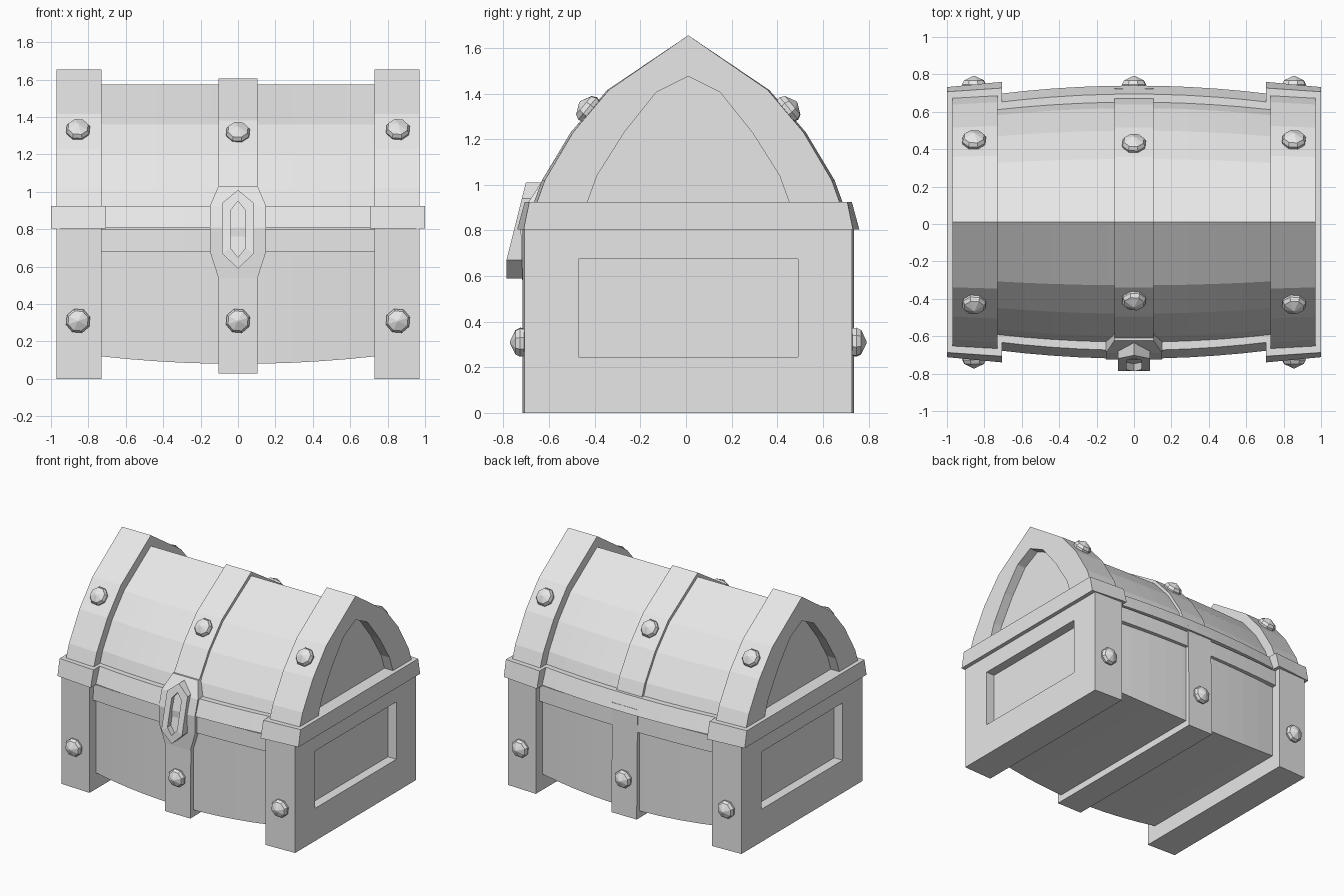
import bpy
import bmesh
from math import cos, sin, pi
from mathutils import Vector

cube = bpy.data.objects.get("Cube")
if cube:
    bpy.data.objects.remove(cube, do_unlink=True)

grey = bpy.data.materials.new("plain_grey")
grey.use_nodes = True
grey.diffuse_color = (0.8, 0.8, 0.8, 1)
grey.node_tree.nodes["Principled BSDF"].inputs["Base Color"].default_value = (0.8, 0.8, 0.8, 1)

CY = 0.01       # depth centre of the chest
INNER = 0.73    # inner x of the end frames
OUTER = 0.97    # outer x of the end frames
RIM_Z = 0.925   # top of the lid rim


def loft(name, rings):
    """Bridge equal-length rings of points and cap both ends."""
    bm = bmesh.new()
    rows = [[bm.verts.new(p) for p in ring] for ring in rings]
    n = len(rows[0])
    for a, b in zip(rows, rows[1:]):
        for i in range(n):
            j = (i + 1) % n
            bm.faces.new((a[i], a[j], b[j], b[i]))
    bm.faces.new(rows[0])
    bm.faces.new(rows[-1])
    bmesh.ops.recalc_face_normals(bm, faces=bm.faces)
    mesh = bpy.data.meshes.new(name)
    bm.to_mesh(mesh)
    bm.free()
    mesh.materials.append(grey)
    obj = bpy.data.objects.new(name, mesh)
    bpy.context.collection.objects.link(obj)
    return obj


def box_ring(x, z0, z1, half0, half1):
    """Trapezoid across the depth: half0 at the bottom, half1 at the top."""
    return [(x, CY - half0, z0), (x, CY + half0, z0),
            (x, CY + half1, z1), (x, CY - half1, z1)]


def arch_ring(x, points, ky=1.0, kz=1.0, drop=0.03):
    """Pointed arch from a half profile; its foot sinks below the rim top."""
    half = [(y * ky, RIM_Z + (z - RIM_Z) * kz) for y, z in points]
    half[-1] = (half[-1][0], RIM_Z - drop)
    right = [(x, CY + y, z) for y, z in half]
    left = [(x, CY - y, z) for y, z in reversed(half[1:])]
    return right + left


def bulge(x):
    """0 at the middle, 1 at the end frames."""
    return (x / INNER) ** 2


ARCH = [(0, 1.655), (0.352, 1.415), (0.51, 1.23), (0.635, 1.02), (0.68, RIM_Z)]
ARCH_INNER = [(0, 1.475), (0.14, 1.405), (0.28, 1.23), (0.4, 1.04), (0.445, RIM_Z)]
xs = [INNER * i / 5 for i in range(-5, 6)]

# Bulging planks of the body and the lid
loft("body_planks", [box_ring(x, 0.08 + 0.04 * bulge(x), 0.85,
                              0.69 - 0.04 * bulge(x), 0.69 - 0.04 * bulge(x)) for x in xs])
loft("lid_planks", [arch_ring(x, ARCH, 0.96 - 0.06 * bulge(x), 0.89) for x in xs])

# Rims along the joint
loft("lid_rim", [box_ring(x, 0.808, RIM_Z, 0.73 - 0.045 * bulge(x),
                          0.685 - 0.045 * bulge(x)) for x in xs])
loft("body_rim", [box_ring(x, 0.68, 0.8, 0.715 - 0.03 * bulge(x),
                           0.71 - 0.03 * bulge(x)) for x in xs])

# End frames with sunken side panels
for side, s in (("left", 1), ("right", -1)):
    deep = s * (OUTER - 0.07)
    loft(side + "_body_frame", [
        box_ring(s * INNER, 0, 0.82, 0.727, 0.727),
        box_ring(s * OUTER, 0, 0.82, 0.717, 0.717),
        box_ring(s * OUTER, 0.245, 0.675, 0.482, 0.482),
        box_ring(deep, 0.245, 0.675, 0.482, 0.482)])
    loft(side + "_lid_frame", [
        arch_ring(s * INNER, ARCH, 1.01),
        arch_ring(s * OUTER, ARCH, 0.99),
        arch_ring(s * OUTER, ARCH_INNER, drop=0.01),
        arch_ring(deep, ARCH_INNER, drop=0.01)])
    loft(side + "_end_rim", [
        box_ring(s * 0.705, 0.803, RIM_Z, 0.75, 0.717),
        box_ring(s * 1.0, 0.803, RIM_Z, 0.722, 0.697)])

# Middle strap
STRAP = 0.105
loft("body_strap", [box_ring(x, 0.03, 0.85, 0.725, 0.715) for x in (-STRAP, STRAP)])
loft("lid_strap", [arch_ring(x, ARCH, 0.99, 0.932) for x in (-STRAP, STRAP)])

# Flared plate joining the strap and the rims on the front
flare = [(0.54, STRAP, -0.716), (0.68, 0.15, -0.722), (0.81, 0.15, -0.725),
         (RIM_Z, 0.15, -0.69), (1.03, STRAP, -0.622)]
loft("strap_flare", [[(-w, y, z), (w, y, z), (w, y + 0.1, z), (-w, y + 0.1, z)]
                     for z, w, y in flare])


# Lock plate with a sunken keyhole
def lock_ring(w, tip0, z0, z1, tip1, depth):
    outline = [(0, tip0), (w, z0), (w, z1), (0, tip1), (-w, z1), (-w, z0)]
    return [(x, -0.787 + 0.25 * max(0, z - 0.67) + depth, z) for x, z in outline]


plate = (0.085, 0.59, 0.67, 0.94, 1.01)
keyhole = (0.04, 0.65, 0.7, 0.9, 0.95)
loft("lock_plate", [lock_ring(*plate, 0.1), lock_ring(*plate, 0),
                    lock_ring(*keyhole, 0), lock_ring(*keyhole, 0.04)])


# Faceted rivets
def rivet(name, centre, normal):
    centre, normal = Vector(centre), Vector(normal).normalized()
    u = Vector((1, 0, 0))
    v = normal.cross(u)
    rings = []
    for radius, height in ((0.06, -0.02), (0.067, 0.015), (0.056, 0.036), (0.004, 0.06)):
        rings.append([centre + normal * height
                      + (u * cos(a) + v * sin(a)) * radius
                      for a in (pi / 4 * (k + 0.4) for k in range(8))])
    loft(name, rings)


for face, s in (("front", -1), ("back", 1)):
    for place, x in (("right", -0.855), ("middle", 0), ("left", 0.855)):
        lid_z = 1.31 if x == 0 else 1.325
        lid_y = 0.41 if x == 0 else 0.43
        rivet(f"{face}_{place}_body_rivet", (x, CY + s * 0.722, 0.31), (0, s, 0))
        rivet(f"{face}_{place}_lid_rivet", (x, CY + s * lid_y, lid_z), (0, s * 0.77, 0.64))
